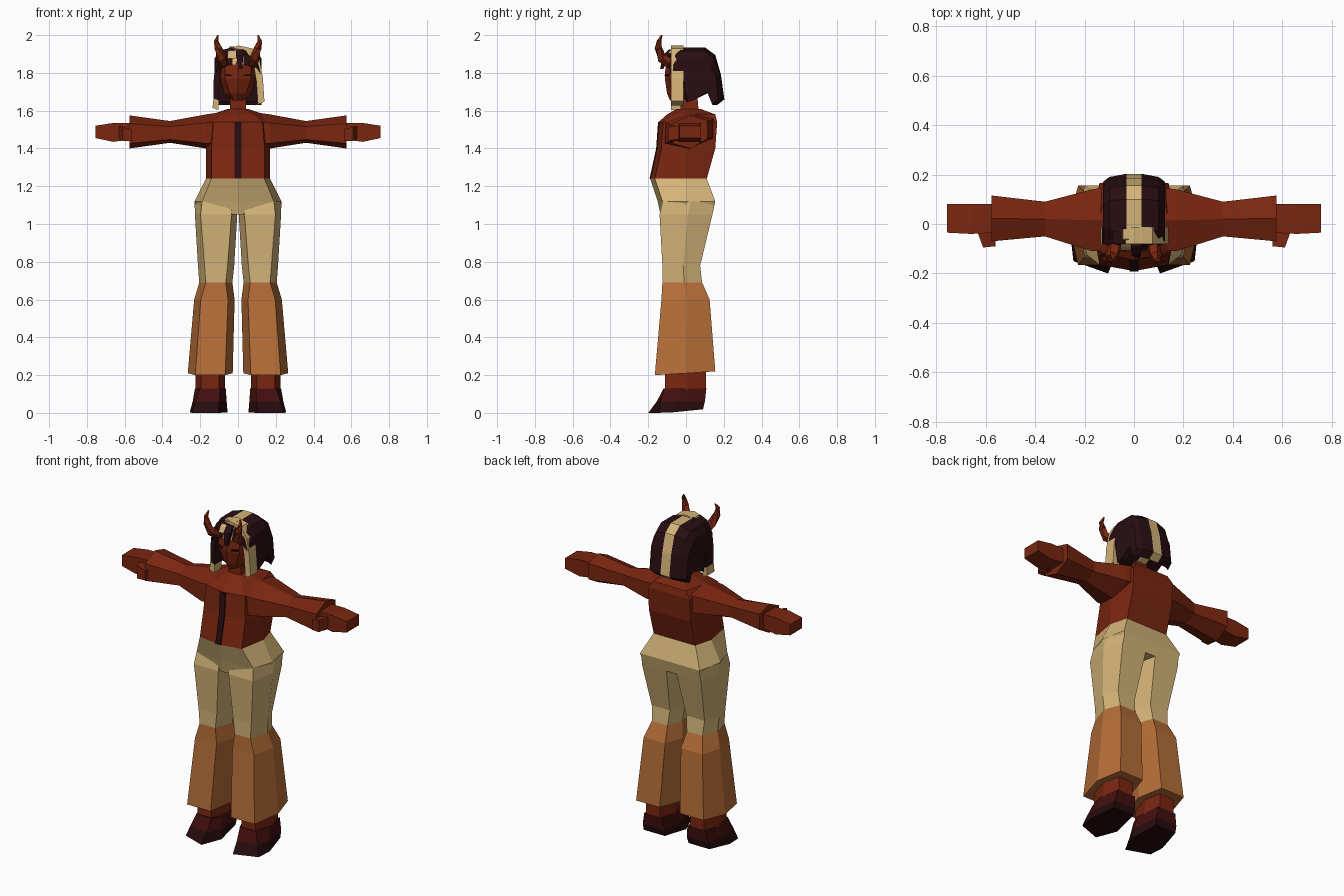
import bpy, bmesh, math
from mathutils import Vector

if "Cube" in bpy.data.objects:
    bpy.data.objects.remove(bpy.data.objects["Cube"])


def colour(name, hexa):
    m = bpy.data.materials.new(name)
    c = [int(hexa[i:i + 2], 16) / 255 for i in (0, 2, 4)]
    m.diffuse_color = [v / 12.92 if v < .04 else ((v + .055) / 1.055) ** 2.4 for v in c] + [1]
    m.use_nodes = True
    m.node_tree.nodes["Principled BSDF"].inputs["Base Color"].default_value = m.diffuse_color
    return m


RED = colour("red_brown", "7a2610")
TAN = colour("tan", "d4b478")
ORANGE = colour("orange_brown", "b66e38")
DARK = colour("dark_hair", "280d11")
SHOE = colour("dark_maroon", "420f0e")
SOLE = colour("shoe_black", "260b0d")


def loft(name, rings, mats, s=1):
    """Skin between rings of 3D points; mats holds one material per segment."""
    if not isinstance(mats, list):
        mats = [mats] * (len(rings) - 1)
    slots = list(dict.fromkeys(mats))
    bm = bmesh.new()
    vs = [[bm.verts.new((p[0] * s, p[1], p[2])) for p in r] for r in rings]
    n = len(rings[0])
    for k, m in enumerate(mats):
        for i in range(n):
            j = (i + 1) % n
            f = bm.faces.new((vs[k][i], vs[k][j], vs[k + 1][j], vs[k + 1][i]))
            f.material_index = slots.index(m)
    bm.faces.new(vs[0]).material_index = slots.index(mats[0])
    bm.faces.new(vs[-1]).material_index = slots.index(mats[-1])
    bmesh.ops.recalc_face_normals(bm, faces=bm.faces)
    me = bpy.data.meshes.new(name)
    bm.to_mesh(me)
    bm.free()
    for m in slots:
        me.materials.append(m)
    ob = bpy.data.objects.new(name, me)
    bpy.context.collection.objects.link(ob)
    return ob


def body(z, yf, yb, w, wf, wb, ym=0):
    """Symmetric body ring: front ridge, front corner, side, back corner."""
    half = [(wf, yf + .025), (w, ym), (wb, yb)]
    return [(0, yf, z)] + [(x, y, z) for x, y in half] + [(-x, y, z) for x, y in half[::-1]]


def leg_ring(z, xi, xo, yf, yb, cut=.035, dz=0):
    """Six-sided leg ring with its side corners near the middle."""
    ym = (yf + yb) / 2 + .01
    return [(xi + cut, yf, z), (xo - cut, yf, z), (xo, ym, z + dz / 2),
            (xo - cut, yb, z + dz), (xi + cut, yb, z + dz), (xi, ym, z + dz / 2)]


def box_x(x, y0, y1, z0, z1):
    return [(x, y0, z0), (x, y1, z0), (x, y1, z1), (x, y0, z1)]


def box_z(z, x0, x1, y0, y1):
    return [(x0, y0, z), (x1, y0, z), (x1, y1, z), (x0, y1, z)]


def arm_ring(x, y0, y1, z0, z1):
    ym, h = (y0 + y1) / 2, z1 - z0
    return [(x, y0, z0 + .15 * h), (x, y0, z0 + .75 * h), (x, ym, z1),
            (x, y1, z0 + .85 * h), (x, y1, z0 + .3 * h), (x, ym, z0)]


# Torso and neck
loft("torso", [body(1.24, -.19, .11, .17, .14, .14),
               body(1.40, -.155, .155, .17, .14, .14),
               body(1.54, -.145, .165, .17, .13, .14),
               body(1.58, -.10, .155, .14, .08, .11, .02),
               body(1.61, -.05, .075, .05, .04, .04, .02)], RED)
loft("neck", [box_z(1.56, -.045, .045, -.03, .07),
              box_z(1.68, -.04, .04, -.03, .06)], RED)
# Dark front strip of the shirt
loft("zipper", [box_z(1.24, -.018, .018, -.193, -.17),
                box_z(1.40, -.018, .018, -.158, -.13),
                box_z(1.54, -.018, .018, -.148, -.12)], DARK)

# Hips
loft("pelvis", [body(1.05, -.135, .14, .205, .15, .18),
                body(1.12, -.15, .155, .23, .19, .20),
                body(1.24, -.19, .11, .17, .14, .14)], TAN).data.materials[0] = TAN

for s, side in ((1, "right"), (-1, "left")):
    # Trouser leg: tan thigh, orange flared shin
    loft(side + "_thigh", [leg_ring(1.12, .0, .23, -.125, .155, .04),
                           leg_ring(1.05, .004, .228, -.14, .14, .03),
                           leg_ring(.78, .02, .212, -.125, .075),
                           leg_ring(.69, .03, .205, -.125, .085)], TAN, s)
    loft(side + "_shin", [leg_ring(.69, .03, .205, -.125, .085),
                          leg_ring(.60, .018, .232, -.13, .125),
                          leg_ring(.20, .028, .266, -.165, .155, .04, .02)], ORANGE, s)
    # Ankle and shoe
    loft(side + "_ankle", [leg_ring(.24, .07, .225, -.11, .105, .03),
                           leg_ring(.12, .07, .225, -.11, .105, .03)], RED, s)
    sole = [(.055, -.08), (.105, -.2), (.245, -.15), (.255, -.06), (.22, .09), (.08, .09)]
    mid = [(.06, -.07), (.10, -.155), (.225, -.135), (.24, -.05), (.22, .1), (.075, .1)]
    top = [(.065, -.05), (.095, -.118), (.2, -.115), (.228, -.02), (.205, .108), (.085, .108)]
    loft(side + "_shoe", [[(x, y, .13) for x, y in top],
                          [(x, y, .06) for x, y in mid],
                          [(x, y, max(0, .01 + .1 * y)) for x, y in sole]], [SHOE, SOLE], s)
    # Sleeve, hand and thumb
    loft(side + "_sleeve", [arm_ring(.10, -.11, .15, 1.40, 1.59),
                            arm_ring(.17, -.11, .14, 1.40, 1.58),
                            arm_ring(.36, -.05, .09, 1.43, 1.545),
                            arm_ring(.575, -.07, .115, 1.40, 1.575)], RED, s)
    loft(side + "_hand", [box_x(.55, -.035, .08, 1.45, 1.535),
                          box_x(.66, -.04, .08, 1.435, 1.535),
                          box_x(.755, -.035, .08, 1.455, 1.52)], RED, s)
    loft(side + "_thumb", [box_x(.56, -.09, -.02, 1.44, 1.50),
                           box_x(.61, -.095, -.02, 1.44, 1.515),
                           box_x(.63, -.04, -.02, 1.45, 1.515)], RED, s)
    # Curved horn: tapering four-sided rings along a path
    path = [(.075, -.08, 1.85, .028), (.088, -.13, 1.88, .027),
            (.105, -.145, 1.93, .021), (.115, -.143, 1.97, .013), (.106, -.128, 2.0, .004)]
    horn = []
    for k, (x, y, z, r) in enumerate(path):
        a, b = path[max(k - 1, 0)], path[min(k + 1, len(path) - 1)]
        q = Vector((b[0] - a[0], b[1] - a[1], b[2] - a[2])).to_track_quat('Z', 'X')
        horn.append([Vector((x, y, z)) + q @ Vector((r * math.cos(t), r * math.sin(t), 0))
                     for t in [math.pi * (i + .5) / 2.5 for i in range(5)]])
    loft(side + "_horn", horn, RED, s)
    # Eye slit and brow plates
    loft(side + "_eye", [box_x(.03, -.113, -.095, 1.783, 1.789),
                         box_x(.068, -.105, -.085, 1.785, 1.793)], DARK, s)

# Head with a narrow chin
loft("head", [body(1.655, -.085, .04, .035, .02, .03),
              body(1.69, -.10, .08, .075, .04, .06),
              body(1.77, -.112, .10, .098, .07, .08),
              body(1.85, -.108, .10, .10, .07, .08),
              body(1.90, -.08, .08, .08, .06, .06)], RED)

# Hair cap: side profile swept across, with a tan middle stripe
profile = [(-.105, 1.845), (-.085, 1.90), (-.03, 1.935), (.10, 1.935), (.155, 1.895),
           (.185, 1.79), (.203, 1.66), (.165, 1.63), (.13, 1.70), (.05, 1.66),
           (.0, 1.645), (-.03, 1.84)]


def hair_ring(x, drop, pull):
    return [(x, .04 + (y - .04) * (1 - pull), z - (drop if z > 1.8 else 0)) for y, z in profile]


loft("hair", [hair_ring(-.125, .06, .2), hair_ring(-.10, .018, .08), hair_ring(-.03, 0, 0),
              hair_ring(.03, 0, 0), hair_ring(.10, .018, .08), hair_ring(.125, .06, .2)],
     [DARK, DARK, TAN, DARK, DARK])


def lock(name, pts, y0, y1, t, mats, s=1):
    """Flat strand along x-z points, from y0 to y1, thickness t inward."""
    loft(name, [[(x, y0, z), (x, y1, z), (x - t, y1, z - .012), (x - t, y0, z - .012)]
                for x, z in pts], mats, s)


# Side locks framing the face
lock("right_lock", [(.0, 1.945), (.075, 1.93), (.115, 1.87), (.132, 1.77), (.14, 1.65),
                    (.125, 1.64)], -.08, -.012, .035, TAN)
lock("left_lock", [(.04, 1.935), (.085, 1.915), (.12, 1.85), (.13, 1.75), (.13, 1.665),
                   (.135, 1.615)], -.08, -.012, .03, [DARK, DARK, DARK, DARK, TAN], -1)
# Fringe strand and tan fringe patch
loft("fringe", [box_z(1.925, -.012, .03, -.09, -.06),
                box_z(1.89, -.01, .028, -.125, -.09),
                box_z(1.82, .004, .022, -.137, -.12)], DARK)
loft("fringe_patch", [box_z(1.94, -.045, .03, -.06, -.02),
                      box_z(1.905, -.055, .03, -.093, -.06),
                      box_z(1.875, -.055, -.02, -.108, -.08)], TAN)
